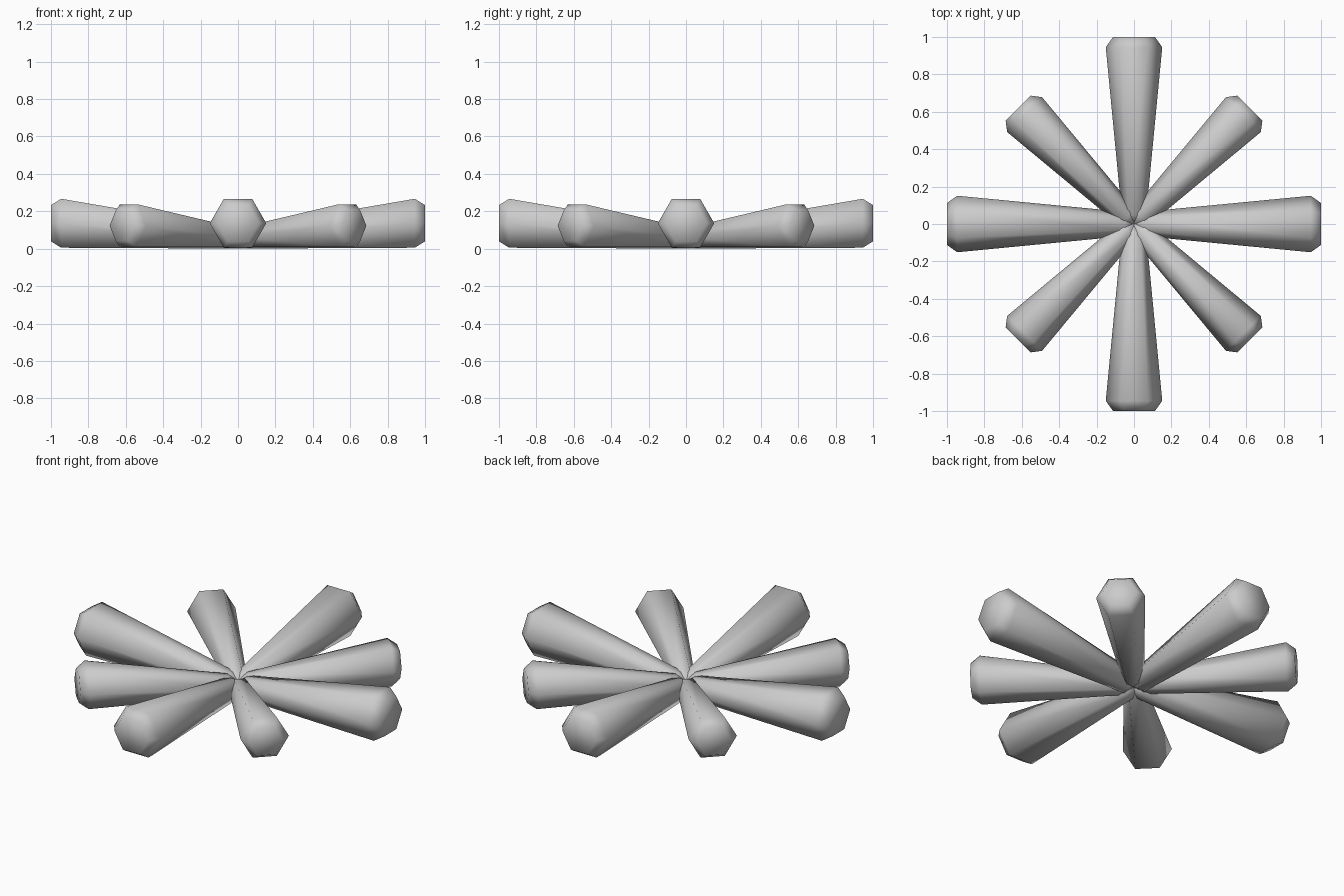
import bpy, bmesh
from math import cos, sin, pi

if "Cube" in bpy.data.objects:
    bpy.data.objects.remove(bpy.data.objects["Cube"])


def make_arm(name, rings, angle):
    """Tapered hexagonal arm along +x, turned about z. rings: (distance, radius, centre height)."""
    bm = bmesh.new()
    loops = []
    for d, r, zc in rings:
        loops.append([bm.verts.new((d, r * cos(k * pi / 3), zc + r * sin(k * pi / 3)))
                      for k in range(6)])
    for a, b in zip(loops, loops[1:]):
        for k in range(6):
            n = (k + 1) % 6
            bm.faces.new((a[k], a[n], b[n], b[k]))
    bm.faces.new(loops[0])
    bm.faces.new(loops[-1])
    bmesh.ops.recalc_face_normals(bm, faces=bm.faces[:])
    for f in bm.faces:
        f.smooth = True
    me = bpy.data.meshes.new(name)
    bm.to_mesh(me)
    bm.free()
    ob = bpy.data.objects.new(name, me)
    ob.rotation_euler.z = angle
    bpy.context.collection.objects.link(ob)


# chamfered inner tip, taper, chamfered outer end
long_rings = [(0.0, 0.025, 0.056), (0.05, 0.065, 0.057),
              (0.945, 0.151, 0.136), (1.0, 0.112, 0.136)]
short_rings = [(0.0, 0.022, 0.06), (0.05, 0.06, 0.062),
               (0.827, 0.132, 0.123), (0.877, 0.094, 0.123)]

for i in range(4):
    make_arm(f"long_arm_{i + 1}", long_rings, i * pi / 2)
    make_arm(f"short_arm_{i + 1}", short_rings, i * pi / 2 + pi / 4)
